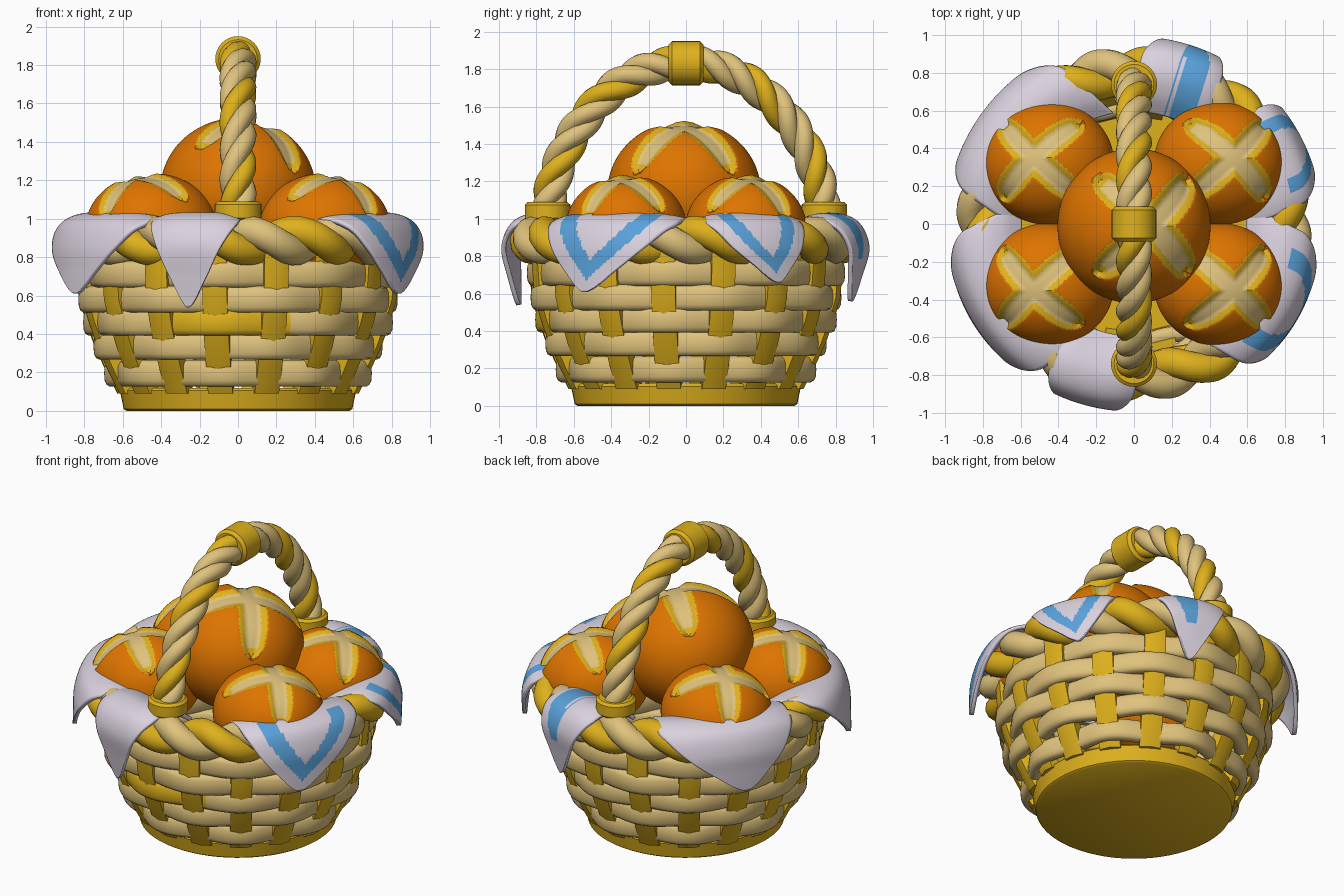
import bpy, bmesh, math
from math import sin, cos, pi, radians
from mathutils import Vector, Matrix

if "Cube" in bpy.data.objects:
    bpy.data.objects.remove(bpy.data.objects["Cube"])


def mat(name, rgb):
    m = bpy.data.materials.new(name)
    m.diffuse_color = (*rgb, 1)
    m.use_nodes = True
    m.node_tree.nodes["Principled BSDF"].inputs["Base Color"].default_value = m.diffuse_color
    return m


GOLD = mat("golden_wicker", (0.74, 0.44, 0.012))
CREAM = mat("pale_straw", (0.74, 0.54, 0.20))
CRUST = mat("bread_crust", (0.73, 0.175, 0.0))
CLOTH = mat("cloth_white", (0.70, 0.64, 0.73))
BLUE = mat("stripe_blue", (0.10, 0.36, 0.70))


def smooth(ob, angle=50):
    bpy.ops.object.select_all(action='DESELECT')
    ob.select_set(True)
    bpy.context.view_layer.objects.active = ob
    bpy.ops.object.shade_smooth_by_angle(angle=radians(angle))


def make(name, verts, faces, mats, rule=None, angle=50):
    me = bpy.data.meshes.new(name)
    me.from_pydata([tuple(v) for v in verts], [], faces)
    bm = bmesh.new()
    bm.from_mesh(me)
    bmesh.ops.recalc_face_normals(bm, faces=bm.faces)
    bm.to_mesh(me)
    bm.free()
    for m in mats:
        me.materials.append(m)
    if rule:
        for p in me.polygons:
            p.material_index = rule(p.center)
    ob = bpy.data.objects.new(name, me)
    bpy.context.collection.objects.link(ob)
    smooth(ob, angle)
    return ob


def lathe(name, profile, material, matrix=Matrix(), n=48):
    """Solid of revolution about z from (radius, height) points, capped."""
    verts = [matrix @ Vector((r * cos(2*pi*i/n), r * sin(2*pi*i/n), z)) for r, z in profile for i in range(n)]
    faces = [(k*n+i, k*n+(i+1) % n, (k+1)*n+(i+1) % n, (k+1)*n+i)
             for k in range(len(profile)-1) for i in range(n)]
    faces += [tuple(range(n)), tuple(range((len(profile)-1)*n, len(profile)*n))]
    return make(name, verts, faces, [material], angle=40)


def tube(name, pts, radius, material, cyclic=False):
    cu = bpy.data.curves.new(name, 'CURVE')
    cu.dimensions = '3D'
    cu.bevel_depth = radius
    cu.bevel_resolution = 4
    cu.use_fill_caps = True
    sp = cu.splines.new('POLY')
    sp.points.add(len(pts)-1)
    for q, p in zip(sp.points, pts):
        q.co = (*p, 1)
    sp.use_cyclic_u = cyclic
    cu.materials.append(material)
    ob = bpy.data.objects.new(name, cu)
    bpy.context.collection.objects.link(ob)
    bpy.ops.object.select_all(action='DESELECT')
    ob.select_set(True)
    bpy.context.view_layer.objects.active = ob
    bpy.ops.object.convert(target='MESH')
    smooth(bpy.context.view_layer.objects.active, 60)


# base
lathe("base", [(0.58, 0), (0.595, 0.01), (0.615, 0.105), (0.60, 0.12)], GOLD, n=64)

# woven rows: flattened strands passing in and out of the stakes
ROWS = [(0.195, 0.635), (0.335, 0.70), (0.46, 0.745), (0.58, 0.78), (0.71, 0.79)]
A0 = radians(14)
for k, (z, R) in enumerate(ROWS):
    n, m = 192, 14
    verts = []
    for i in range(n):
        t = 2*pi*i/n
        c = -cos(8*(t - A0)) * (1 if k % 2 == 0 else -1)
        for j in range(m):
            f = 2*pi*j/m
            rr = R + 0.022*c + 0.045*math.copysign(abs(cos(f))**0.7, cos(f))
            verts.append((rr*cos(t), rr*sin(t), z + 0.07*math.copysign(abs(sin(f))**0.7, sin(f))))
    faces = [(i*m+j, ((i+1) % n)*m+j, ((i+1) % n)*m+(j+1) % m, i*m+(j+1) % m)
             for i in range(n) for j in range(m)]
    rule = (lambda c: int(c.y < 0 and -0.45 < c.x < 0.28)) if k == 2 else None
    make(f"weave_row_{k+1}", verts, faces, [CREAM, GOLD], rule)

# upright stakes
levels = [(0.09, 0.58)] + ROWS + [(0.85, 0.80)]
verts, faces = [], []
for s in range(16):
    a = A0 + s*pi/8
    u, w = Vector((cos(a), sin(a), 0)), Vector((-sin(a), cos(a), 0))
    b = len(verts)
    for z, R in levels:
        for dr, dw in ((-.03, -.065), (.04, -.065), (.055, 0), (.04, .065), (-.03, .065)):
            verts.append(u*(R+dr) + w*dw + Vector((0, 0, z)))
    for l in range(len(levels)-1):
        for j in range(5):
            p, q = b+l*5+j, b+l*5+(j+1) % 5
            faces.append((p, q, q+5, p+5))
    faces += [tuple(range(b, b+5)), tuple(range(len(verts)-5, len(verts)))]
make("stakes", verts, faces, [GOLD])

# rim: two twisted strands
for s, m in enumerate((CREAM, GOLD)):
    pts = []
    for i in range(360):
        t = 2*pi*i/360
        f = -10*t + s*pi - 0.96
        r = 0.81 + 0.055*cos(f)
        pts.append((r*cos(t), r*sin(t), 0.885 + 0.05*sin(f)))
    tube(f"rim_strand_{s+1}", pts, 0.08, m, True)


# handle: three strands twisted round an arch
def arch(t):
    return Vector((0, -0.74*cos(t), 1.0 + 0.835*sin(t)**1.15))


for s, m in enumerate((CREAM, GOLD, CREAM)):
    pts = []
    for i in range(241):
        t = 0.001 + (pi-0.002)*i/240
        T = (arch(min(t+.001, pi-1e-6)) - arch(t-.001)).normalized()
        X = Vector((1, 0, 0))
        f = 10.5*t + s*2*pi/3
        pts.append(arch(t) + 0.044*(cos(f)*X + sin(f)*T.cross(X)))
    tube(f"handle_strand_{s+1}", pts, 0.052, m)

# collars at the handle ends and crown
ring = [(0.105, -0.05), (0.122, -0.035), (0.122, 0.035), (0.105, 0.05)]
for nm, y in (("front", -0.74), ("back", 0.74)):
    lathe(f"handle_collar_{nm}", ring, GOLD, Matrix.Translation((0, y, 1.04)), 32)
lathe("handle_top_band", [(0.10, -0.093), (0.118, -0.075), (0.118, 0.075), (0.10, 0.093)], GOLD,
      Matrix.Translation((0, 0, 1.832)) @ Matrix.Rotation(pi/2, 4, 'X'), 32)


# bread: round loaves with a crossed slash
def loaf(name, centre, size, tilt_dir, tilt):
    bm = bmesh.new()
    bmesh.ops.create_icosphere(bm, subdivisions=6, radius=1)

    def slash(p):
        x, y = abs(p.x + p.y)*0.7071, abs(p.x - p.y)*0.7071
        d, along = min(x, y), max(x, y)
        if p.z < 0 or along > 0.9:
            return 9, along
        return d / (0.225*(1 - (along/0.9)**6)**0.5 + 1e-4), along

    for f in bm.faces:
        t, al = slash(f.calc_center_median().normalized())
        f.material_index = 0 if t >= 1 else 2 if t > 0.62 or al > 0.82 else 1
    rot = Matrix.Rotation(tilt, 3, Vector((-sin(tilt_dir), cos(tilt_dir), 0)))
    new = []
    for v in bm.verts:
        t = slash(v.co)[0]
        k = 1 - 0.075*min(1, 1.8*(1-t)) if t < 1 else 1
        p = rot @ (v.co*k)
        new.append(Vector([p[i]*size[i] + centre[i] for i in range(3)]))
    for v, p in zip(bm.verts, new):
        v.co = p
    me = bpy.data.meshes.new(name)
    bm.to_mesh(me)
    bm.free()
    for m in (CRUST, CREAM, GOLD):
        me.materials.append(m)
    ob = bpy.data.objects.new(name, me)
    bpy.context.collection.objects.link(ob)
    smooth(ob, 40)


loaf("loaf_top", (0, -0.01, 1.145), (0.405, 0.41, 0.38), 0, 0.25)
for i, (sx, sy) in enumerate(((1, 1), (-1, 1), (-1, -1), (1, -1))):
    loaf(f"loaf_{i+1}", (0.45*sx, 0.32*sy, 0.945), (0.345, 0.325, 0.292), math.atan2(sy*0.4, sx), 0.27)


# cloth corners draped over the rim
def spline(P, v):
    x = min(v, 0.9999)*(len(P)-1)
    i = int(x)
    t = x - i
    g = [Vector(P[max(0, min(len(P)-1, i+k))]) for k in (-1, 0, 1, 2)]
    return 0.5*(2*g[1] + (g[2]-g[0])*t + (2*g[0]-5*g[1]+4*g[2]-g[3])*t*t + (3*g[1]-g[0]-3*g[2]+g[3])*t**3)


def flap(name, centre, half, tip, rt, zt, stripe):
    prof = [(0.60, 0.93), (0.70, 0.995), (0.82, 1.02), (0.93, 0.975), (0.98, 0.86),
            ((rt+0.985)/2, (zt+0.86)/2), (rt, zt)]
    n = 44
    verts, faces, ids = [], [], []
    hw = radians(half)

    def width(v):
        k = max(0, (v-0.44)/0.56)
        return hw*(1 - 0.97*k**1.4)

    for j in range(n+1):
        v = j/n
        r, z = spline(prof, v)
        k = max(0, (v-0.45)/0.55)
        for i in range(n+1):
            u = 2*i/n - 1
            a = radians(centre + (tip-centre)*k) + u*width(v)*(0.8/r)
            verts.append((r*cos(a), r*sin(a), z - 0.03*u**4*(1-k)))
    for j in range(n):
        for i in range(n):
            a = j*(n+1)+i
            faces.append((a, a+1, a+n+2, a+n+1))
            v, u = (j+.5)/n, 2*(i+.5)/n - 1
            d = width(v)*(1 - abs(u))/hw
            if stripe == "vee":
                on = v > 0.36 and 0.25 < d < 0.54
            elif stripe == "band":
                on = u < 0.1 and 0.36 < d < 0.95 and v < 0.75
            else:
                on = False
            ids.append(int(on))
    ob = make(name, verts, faces, [CLOTH, BLUE])
    ob.data.polygons.foreach_set("material_index", ids)
    mod = ob.modifiers.new("thickness", 'SOLIDIFY')
    mod.thickness = 0.025
    mod.offset = 0


flap("cloth_front", -105, 16.5, -106, 0.93, 0.54, None)
flap("cloth_right_front", -28, 28, -33, 0.99, 0.61, "vee")
flap("cloth_right_back", 25, 20, 30, 0.98, 0.66, "vee")
flap("cloth_back", 73, 15.5, 71, 0.93, 0.56, "band")
flap("cloth_left_back", 142, 31, 147, 0.98, 0.61, None)
flap("cloth_left_front", 210, 31, 212, 0.99, 0.61, None)
